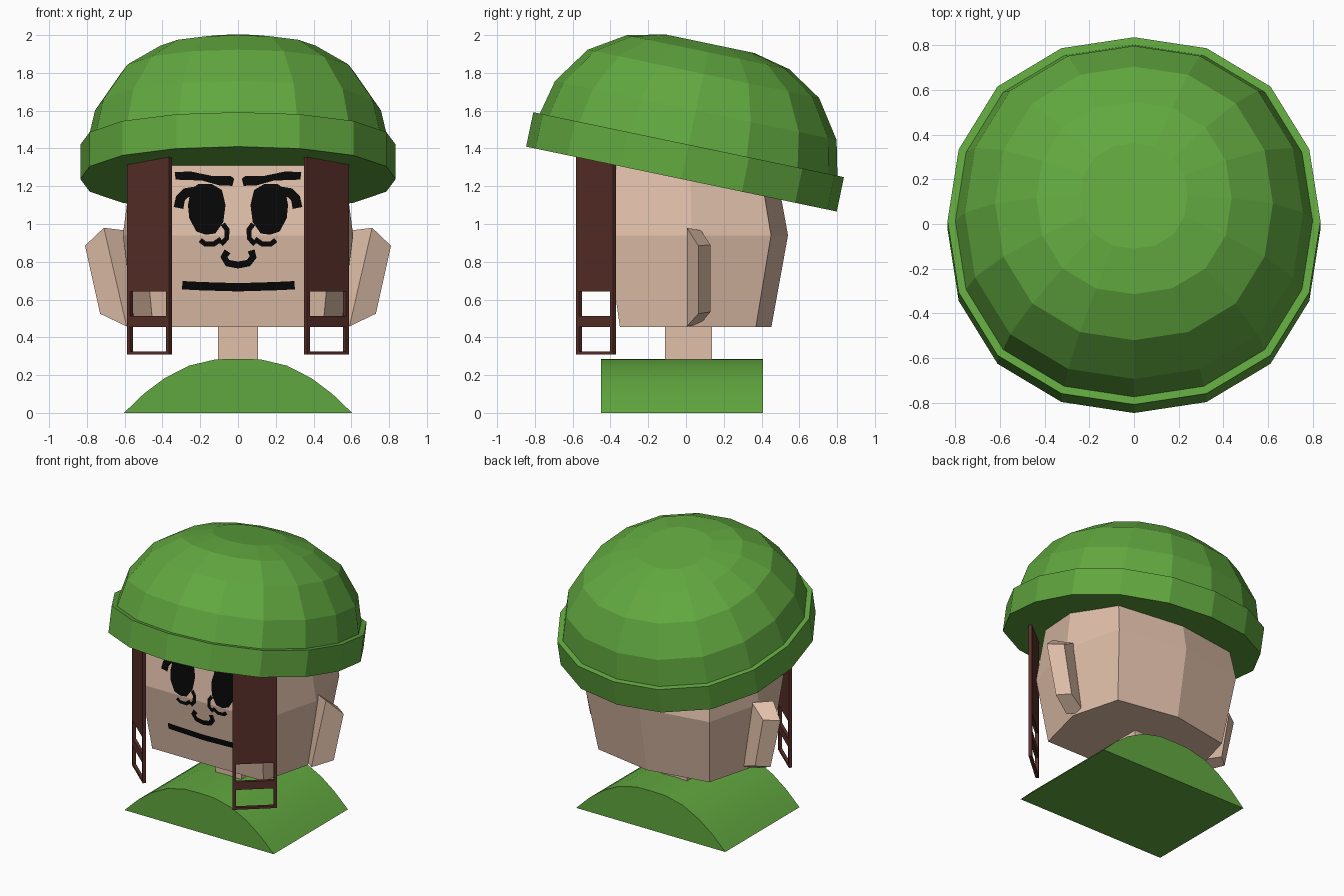
import bpy, bmesh, math
from mathutils import Matrix, Vector

cube = bpy.data.objects.get("Cube")
if cube:
    bpy.data.objects.remove(cube, do_unlink=True)


def material(name, r, g, b):
    m = bpy.data.materials.new(name)
    m.use_nodes = True
    m.diffuse_color = (r, g, b, 1)
    m.node_tree.nodes["Principled BSDF"].inputs["Base Color"].default_value = (r, g, b, 1)
    return m


GREEN = material("helmet green", 0.12, 0.39, 0.05)
SKIN = material("skin", 0.75, 0.525, 0.40)
BROWN = material("strap brown", 0.102, 0.029, 0.022)
BLACK = material("ink black", 0.002, 0.002, 0.002)


def finish(bm, name, mat, normals=True):
    if normals:
        bmesh.ops.recalc_face_normals(bm, faces=bm.faces)
    mesh = bpy.data.meshes.new(name)
    bm.to_mesh(mesh)
    bm.free()
    mesh.materials.append(mat)
    obj = bpy.data.objects.new(name, mesh)
    bpy.context.collection.objects.link(obj)
    return obj


def loft(bm, rings):
    """Bridge equal-length rings of points and cap both ends."""
    loops = [[bm.verts.new(p) for p in ring] for ring in rings]
    n = len(loops[0])
    for a, b in zip(loops, loops[1:]):
        for i in range(n):
            j = (i + 1) % n
            bm.faces.new((a[i], a[j], b[j], b[i]))
    bm.faces.new(loops[0])
    bm.faces.new(loops[-1])


def box(bm, lo, hi):
    (x0, y0, z0), (x1, y1, z1) = lo, hi
    loft(bm, [[(x0, y0, z), (x1, y0, z), (x1, y1, z), (x0, y1, z)] for z in (z0, z1)])


# Helmet: tilted rim band and dome, slightly fuller on the diagonals
SIDES = 16
profile = [(0.835, -0.186), (0.835, 0), (0.8, 0), (0.757, 0.185),
           (0.622, 0.383), (0.437, 0.5), (0.24, 0.546)]


def helmet_ring(r, h):
    ring = []
    for i in range(SIDES):
        a = math.tau * i / SIDES
        s = r * (1 + 0.035 * math.sin(2 * a) ** 2)
        ring.append((s * math.cos(a), 1.006 * s * math.sin(a), h))
    return ring


bm = bmesh.new()
loft(bm, [helmet_ring(r, h) for r, h in profile])
bmesh.ops.transform(bm, verts=bm.verts, matrix=Matrix.Translation((0, 0.014, 1.42))
                    @ Matrix.Rotation(math.radians(-11.8), 4, 'X'))
finish(bm, "helmet", GREEN)

# Head: seven-sided with a flat front, widest at the middle
MID = 0.94


def head_ring(z, front, side, back, peak):
    half = [front, side, back]
    return ([(x, y, z) for x, y in half] + [(0, peak, z)]
            + [(-x, y, z) for x, y in reversed(half)])


bm = bmesh.new()
end = ((0.45, -0.35), (0.545, 0.02), (0.45, 0.37), 0.452)
loft(bm, [head_ring(0.455, *end),
          head_ring(MID, (0.495, -0.42), (0.61, 0.03), (0.505, 0.45), 0.54),
          head_ring(1.425, *end)])
finish(bm, "head", SKIN)

# Neck
bm = bmesh.new()
box(bm, (-0.105, -0.11, 0.25), (0.105, 0.137, 0.47))
finish(bm, "neck", SKIN)

# Shoulders: arched profile run front to back
half = [(0.604, 0), (0.5, 0.1), (0.39, 0.183), (0.26, 0.25), (0.12, 0.283)]
arch = half + [(0, 0.286)] + [(-x, z) for x, z in reversed(half)]
bm = bmesh.new()
loft(bm, [[(x, y, z) for x, z in arch] for y in (-0.45, 0.408)])
shoulders = finish(bm, "shoulders", GREEN)
bpy.context.view_layer.objects.active = shoulders
shoulders.select_set(True)
bpy.ops.object.shade_smooth_by_angle(angle=math.radians(30))
shoulders.select_set(False)

# Ears: turned, tapered blocks flaring out towards the top
ear_bottom = [(0.59, 0.005, 0.458), (0.73, 0.065, 0.525), (0.65, 0.13, 0.535), (0.49, 0.075, 0.47)]
ear_top = [(0.71, 0.005, 0.98), (0.81, 0.065, 0.885), (0.715, 0.13, 0.89), (0.59, 0.08, 0.965)]
for side, label in ((1, "left"), (-1, "right")):
    bm = bmesh.new()
    loft(bm, [[(side * x, y, z) for x, y, z in ring] for ring in (ear_bottom, ear_top)])
    finish(bm, label + "_ear", SKIN)

# Chin straps: diagonal plates ending in a two-window buckle
for side, label in ((1, "left"), (-1, "right")):
    bm = bmesh.new()
    width, thick, rail = 0.297, 0.022, 0.022
    box(bm, (0, 0, 0.642), (width, thick, 1.4))
    box(bm, (0, 0, 0.455), (width, thick, 0.513))
    box(bm, (0, 0, 0.31), (width, thick, 0.326))
    for z0, z1 in ((0.326, 0.455), (0.513, 0.642)):
        box(bm, (0, 0, z0), (rail, thick, z1))
        box(bm, (width - rail, 0, z0), (width, thick, z1))
    bmesh.ops.transform(bm, verts=bm.verts, matrix=Matrix.Scale(side, 4, (1, 0, 0))
                        @ Matrix.Translation((0.364, -0.582, 0))
                        @ Matrix.Rotation(math.radians(41), 4, 'Z'))
    finish(bm, label + "_chin_strap", BROWN)


# Painted face: thin shapes lying on the sloped front of the head
def on_face(x, z):
    return (x, -0.424 + 0.07 * abs(z - MID) / 0.485, z)


def patch(bm, pts):
    face = bm.faces.new([bm.verts.new(on_face(x, z)) for x, z in pts])
    face.normal_update()
    if face.normal.y > 0:
        face.normal_flip()


def stroke(bm, pts, width):
    """Draw a ribbon of even width along the points."""
    pts = [Vector(p) for p in pts]
    edges = []
    for i, p in enumerate(pts):
        d = (pts[min(i + 1, len(pts) - 1)] - pts[max(i - 1, 0)]).normalized()
        n = Vector((-d.y, d.x)) * width / 2
        edges.append((p + n, p - n))
    for (a, b), (c, d) in zip(edges, edges[1:]):
        patch(bm, [a, b, d, c])


brow = [(0.335, 1.275), (0.25, 1.278), (0.13, 1.253), (0.04, 1.255), (0.02, 1.24),
        (0.03, 1.202), (0.1, 1.205), (0.19, 1.23), (0.33, 1.235)]
eye = [(0.25, 1.18), (0.21, 1.212), (0.14, 1.212), (0.085, 1.18), (0.066, 1.1),
       (0.078, 1.01), (0.12, 0.95), (0.17, 0.943), (0.22, 0.96), (0.258, 1.03), (0.265, 1.1)]
lash = [(0.225, 1.172), (0.275, 1.165), (0.305, 1.135), (0.315, 1.085)]
tear_line = [(0.08, 1.0), (0.058, 0.97), (0.06, 0.925), (0.09, 0.892)]
under_eye = [(0.2, 0.915), (0.175, 0.895), (0.13, 0.893), (0.09, 0.92)]
for side, label in ((1, "left"), (-1, "right")):
    def flip(pts):
        return [(side * x, z) for x, z in pts]
    bm = bmesh.new()
    patch(bm, flip(brow))
    finish(bm, label + "_eyebrow", BLACK, False)
    bm = bmesh.new()
    patch(bm, flip(eye))
    stroke(bm, flip(lash), 0.052)
    stroke(bm, flip(tear_line), 0.027)
    stroke(bm, flip(under_eye), 0.027)
    finish(bm, label + "_eye", BLACK, False)

bm = bmesh.new()
stroke(bm, [(-0.055, 0.855), (-0.075, 0.825), (-0.055, 0.793), (0, 0.783),
            (0.055, 0.793), (0.08, 0.825), (0.07, 0.86)], 0.037)
finish(bm, "nose", BLACK, False)
bm = bmesh.new()
stroke(bm, [(-0.295, 0.676), (-0.2, 0.671), (0, 0.665), (0.2, 0.671), (0.3, 0.676)], 0.044)
finish(bm, "mouth", BLACK, False)
